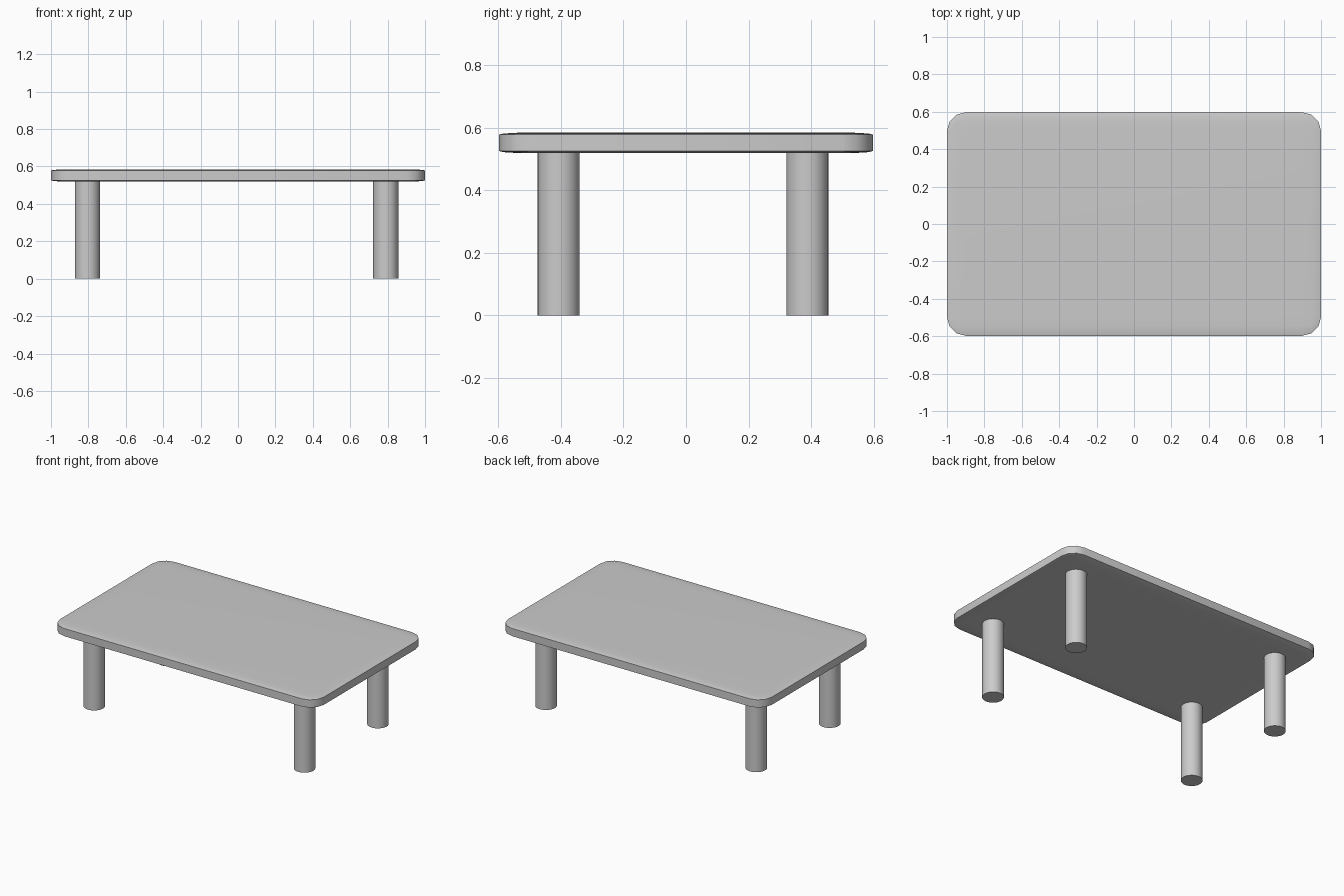
import bpy
import bmesh
from mathutils import Matrix

if "Cube" in bpy.data.objects:
    bpy.data.objects.remove(bpy.data.objects["Cube"])


def finish(name, bm):
    mesh = bpy.data.meshes.new(name)
    bm.to_mesh(mesh)
    bm.free()
    obj = bpy.data.objects.new(name, mesh)
    bpy.context.collection.objects.link(obj)
    bpy.ops.object.select_all(action='DESELECT')
    bpy.context.view_layer.objects.active = obj
    obj.select_set(True)
    bpy.ops.object.shade_smooth_by_angle(angle=0.6)
    return obj


# Tabletop: rounded block flattened, so the corners stay wide and the rim shallow
Z_LOW, Z_HIGH = 0.519, 0.585
bm = bmesh.new()
bmesh.ops.create_cube(bm, size=1.0, matrix=Matrix.Diagonal((2.0, 1.195, 1.0, 1.0)))
bmesh.ops.bevel(bm, geom=bm.edges[:], offset=0.1, segments=3, profile=0.5,
                affect='EDGES')
for v in bm.verts:
    v.co.z = Z_LOW + (v.co.z + 0.5) * (Z_HIGH - Z_LOW)
finish("tabletop", bm)

# Legs: four round posts
LEG_R, LEG_TOP = 0.067, 0.525
for side, x in (("left", -0.805), ("right", 0.79)):
    for end, y in (("front", -0.407), ("back", 0.388)):
        bm = bmesh.new()
        bmesh.ops.create_cone(bm, cap_ends=True, segments=32, radius1=LEG_R,
                              radius2=LEG_R, depth=LEG_TOP,
                              matrix=Matrix.Translation((x, y, LEG_TOP / 2)))
        finish(f"{end}_{side}_leg", bm)
